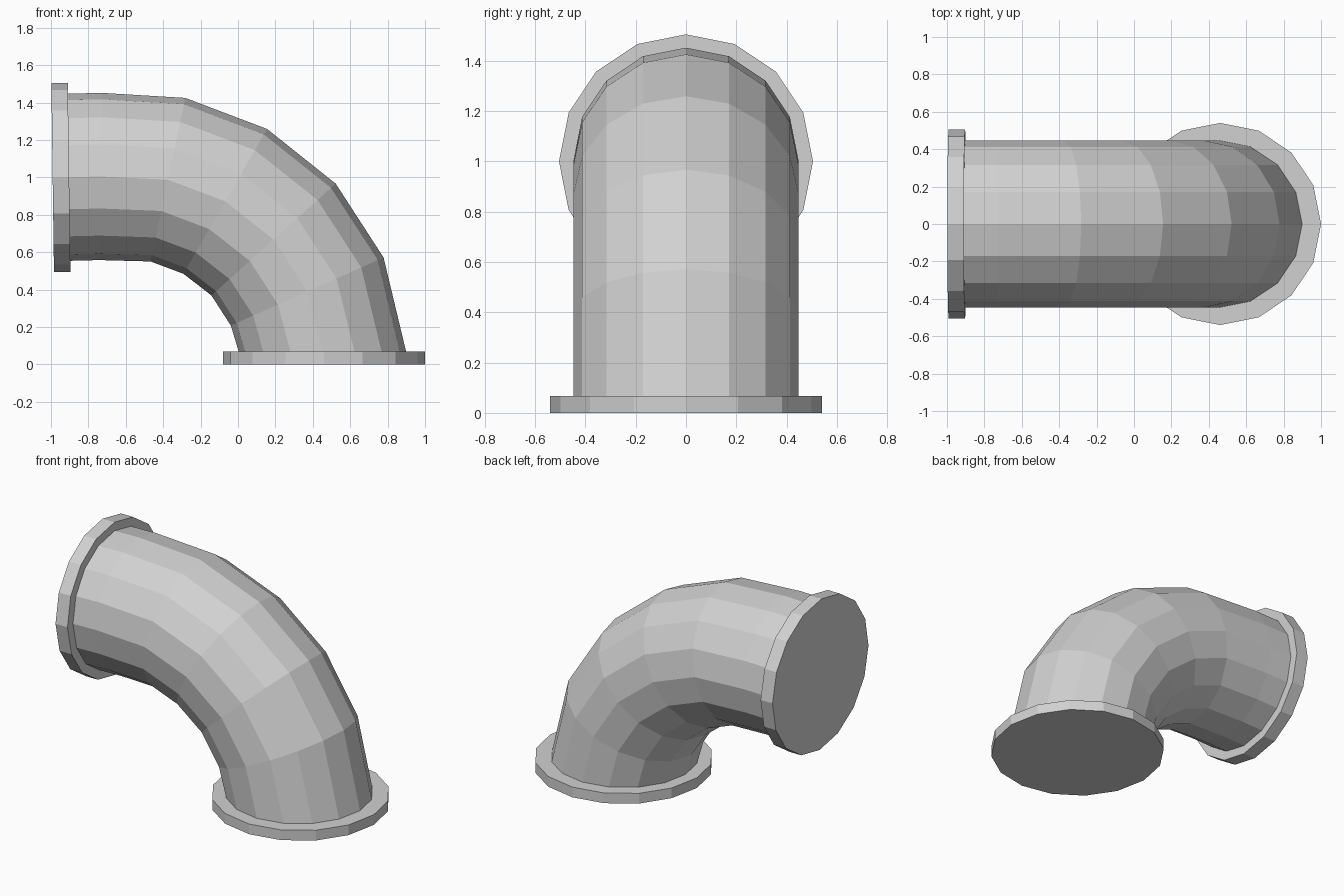
import bpy, bmesh, math
from mathutils import Vector

cube = bpy.data.objects.get("Cube")
if cube:
    bpy.data.objects.remove(cube, do_unlink=True)

SIDES = 16

metal = bpy.data.materials.new("light grey metal")
metal.use_nodes = True
GREY = (0.64, 0.64, 0.64, 1)
metal.diffuse_color = GREY
metal.node_tree.nodes["Principled BSDF"].inputs["Base Color"].default_value = GREY


def tube(name, rings):
    """Loft a capped tube through rings given as (x, z, tilt in degrees, radius)."""
    bm = bmesh.new()
    loops = []
    for x, z, tilt, radius in rings:
        a = math.radians(tilt)
        outward = Vector((math.cos(a), 0, math.sin(a)))
        loop = []
        for i in range(SIDES):
            t = math.tau * i / SIDES
            offset = outward * math.cos(t) + Vector((0, math.sin(t), 0))
            loop.append(bm.verts.new(Vector((x, 0, z)) + offset * radius))
        loops.append(loop)
    for low, high in zip(loops, loops[1:]):
        for i in range(SIDES):
            j = (i + 1) % SIDES
            bm.faces.new((low[i], low[j], high[j], high[i]))
    bm.faces.new(loops[0][::-1])
    bm.faces.new(loops[-1])
    bmesh.ops.recalc_face_normals(bm, faces=bm.faces)
    mesh = bpy.data.meshes.new(name)
    bm.to_mesh(mesh)
    bm.free()
    mesh.materials.append(metal)
    obj = bpy.data.objects.new(name, mesh)
    bpy.context.collection.objects.link(obj)
    return obj


# Curved pipe from the floor up and round to the left-hand opening
PIPE = 0.447
path = [(0.455, 0.055, 0), (0.37, 0.39, 24), (0.19, 0.668, 42),
        (-0.068, 0.872, 60), (-0.375, 0.988, 78), (-0.735, 1.005, 89),
        (-0.95, 1.0, 91)]
tube("elbow_pipe", [(x, z, tilt, PIPE) for x, z, tilt in path])

# Flange on the floor
tube("bottom_flange", [(0.46, 0, 0, 0.54), (0.46, 0.068, 0, 0.54)])

# Slightly tilted flange on the side opening
tube("side_flange", [(-0.903, 1.0, 90.8, 0.505), (-0.991, 1.0, 90.8, 0.505)])
